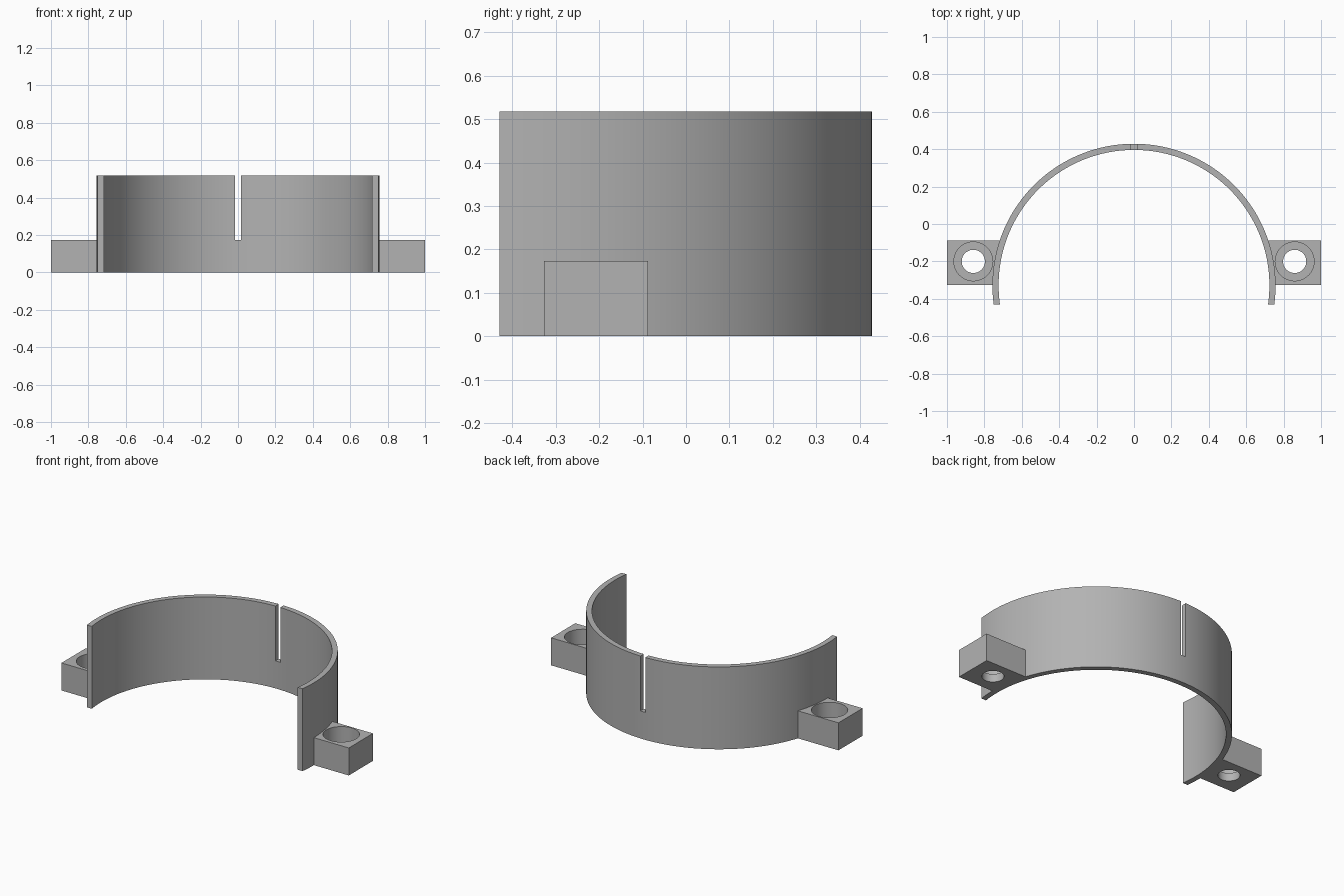
import bpy, bmesh, math

cube = bpy.data.objects.get("Cube")
if cube:
    bpy.data.objects.remove(cube, do_unlink=True)

R_OUT, R_IN, HEIGHT = 0.757, 0.724, 0.518
CY, Y_END = -0.328, -0.43
EAR_H, FLOOR = 0.173, 0.05

grey = bpy.data.materials.new("plain grey")
grey.use_nodes = True
colour = (0.45, 0.45, 0.45, 1)
grey.diffuse_color = colour
grey.node_tree.nodes["Principled BSDF"].inputs["Base Color"].default_value = colour


def arc(radius, start, end, steps):
    """Points on a circle about the band's axis."""
    angles = [start + (end - start) * i / steps for i in range(steps + 1)]
    return [(radius * math.cos(a), CY + radius * math.sin(a)) for a in angles]


def prism(name, outline, z0, z1):
    """Extrude a flat outline upward."""
    bm = bmesh.new()
    face = bm.faces.new([bm.verts.new((x, y, z0)) for x, y in outline])
    top = bmesh.ops.extrude_face_region(bm, geom=[face])["geom"]
    verts = [v for v in top if isinstance(v, bmesh.types.BMVert)]
    bmesh.ops.translate(bm, verts=verts, vec=(0, 0, z1 - z0))
    bmesh.ops.recalc_face_normals(bm, faces=bm.faces)
    mesh = bpy.data.meshes.new(name)
    bm.to_mesh(mesh)
    bm.free()
    mesh.materials.append(grey)
    obj = bpy.data.objects.new(name, mesh)
    bpy.context.collection.objects.link(obj)
    return obj


def circle(x, y, radius, steps=48):
    return [(x + radius * math.cos(math.tau * i / steps),
             y + radius * math.sin(math.tau * i / steps)) for i in range(steps)]


def select_only(obj):
    bpy.ops.object.select_all(action='DESELECT')
    obj.select_set(True)
    bpy.context.view_layer.objects.active = obj


def cut(obj, cutter):
    """Subtract the cutter, then discard it."""
    mod = obj.modifiers.new("cut", 'BOOLEAN')
    mod.operation, mod.solver, mod.object = 'DIFFERENCE', 'EXACT', cutter
    select_only(obj)
    bpy.ops.object.modifier_apply(modifier=mod.name)
    bpy.data.objects.remove(cutter, do_unlink=True)


def finish(obj):
    select_only(obj)
    bpy.ops.object.shade_smooth_by_angle(angle=math.radians(30))


# Curved band, its ends trimmed flat across the front
out_a = math.asin((Y_END - CY) / R_OUT)
in_a = math.asin((Y_END - CY) / R_IN)
outline = arc(R_OUT, out_a, math.pi - out_a, 96) + arc(R_IN, math.pi - in_a, in_a, 96)
band = prism("curved_band", outline, 0, HEIGHT)

# Narrow slot down from the rim at the back
slot = [(-0.017, 0.3), (0.017, 0.3), (0.017, 0.5), (-0.017, 0.5)]
cut(band, prism("slot_cutter", slot, EAR_H, HEIGHT + 0.1))
finish(band)

# Mounting ears with counterbored screw holes
for side, name in ((1, "left_ear"), (-1, "right_ear")):
    y0, y1 = -0.327, -0.087
    r_mid = (R_OUT + R_IN) / 2
    inner = arc(r_mid, math.asin((y1 - CY) / r_mid), math.asin((y0 - CY) / r_mid), 12)
    shape = [(side * x, y) for x, y in [(1, y0), (1, y1)] + inner]
    ear = prism(name, shape, 0, EAR_H)
    hx, hy = side * 0.859, -0.2
    cut(ear, prism("bore_cutter", circle(hx, hy, 0.104), FLOOR, EAR_H + 0.1))
    cut(ear, prism("hole_cutter", circle(hx, hy, 0.062), -0.1, EAR_H + 0.1))
    finish(ear)
